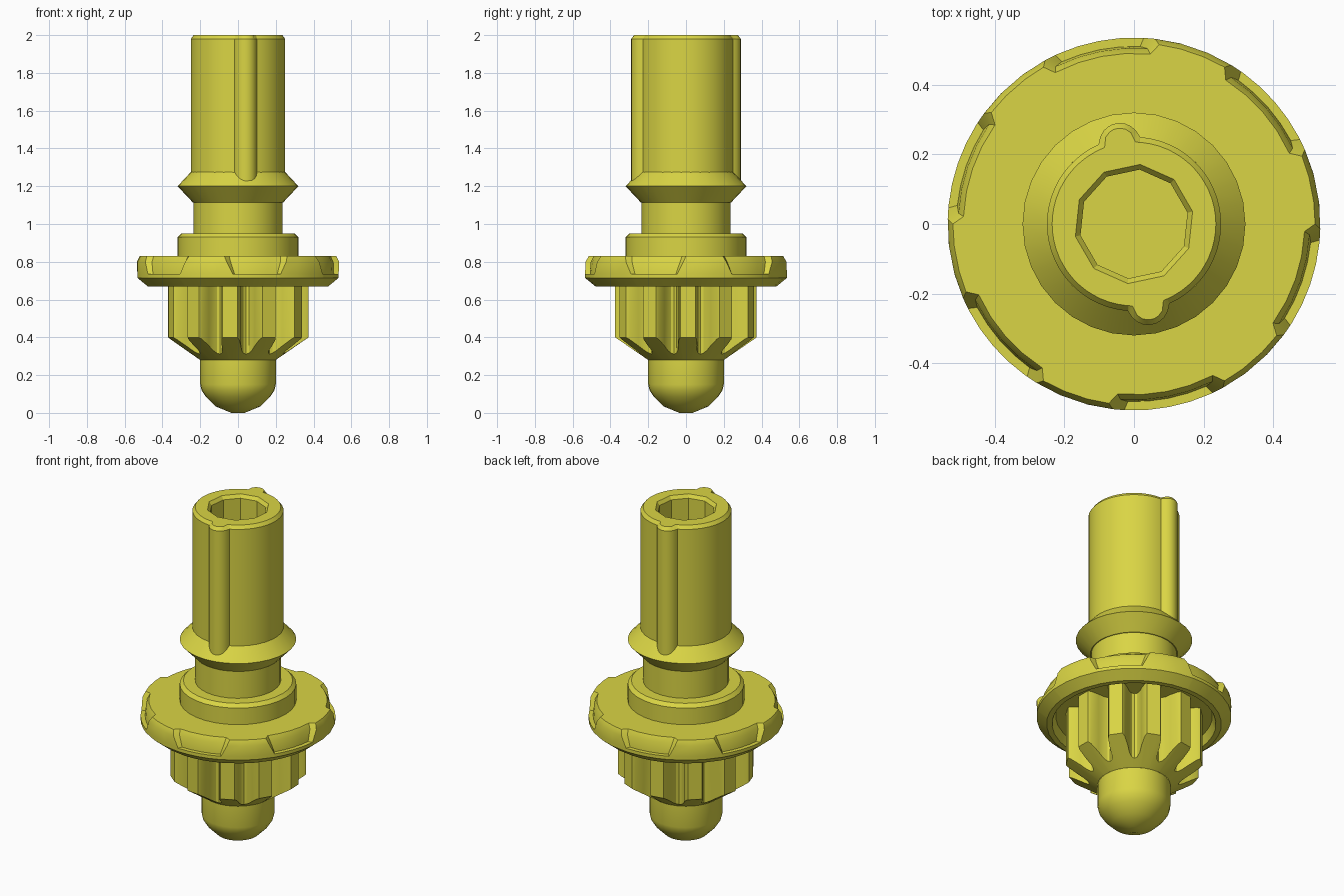
import bpy, bmesh, math
from math import radians, sin, cos, pi, sqrt

if "Cube" in bpy.data.objects:
    bpy.data.objects.remove(bpy.data.objects["Cube"])

mat = bpy.data.materials.new("olive_yellow")
mat.diffuse_color = (0.70, 0.665, 0.058, 1)
mat.use_nodes = True
mat.node_tree.nodes["Principled BSDF"].inputs["Base Color"].default_value = mat.diffuse_color


def skin(name, rows, cap_first=False, cap_last=False):
    """Skin closed rings, listed bottom to top; each ring is (angle_deg, radius, z)."""
    bm = bmesh.new()
    rings = [[bm.verts.new((r * cos(radians(a)), r * sin(radians(a)), z))
              for a, r, z in row] for row in rows]
    n = len(rings[0])
    for lo, hi in zip(rings, rings[1:]):
        for i in range(n):
            j = (i + 1) % n
            bm.faces.new((lo[i], lo[j], hi[j], hi[i]))
    if cap_first:
        bm.faces.new(rings[0][::-1])
    if cap_last:
        bm.faces.new(rings[-1])
    bmesh.ops.remove_doubles(bm, verts=bm.verts, dist=1e-5)
    bmesh.ops.dissolve_degenerate(bm, edges=bm.edges, dist=1e-5)
    me = bpy.data.meshes.new(name)
    bm.to_mesh(me)
    bm.free()
    me.materials.append(mat)
    ob = bpy.data.objects.new(name, me)
    bpy.context.collection.objects.link(ob)
    bpy.ops.object.select_all(action='DESELECT')
    ob.select_set(True)
    bpy.context.view_layer.objects.active = ob
    bpy.ops.object.shade_smooth_by_angle(angle=radians(28))
    return ob


def lathe(name, profile, n=32, **caps):
    return skin(name, [[(360 * i / n, r, z) for i in range(n)] for r, z in profile], **caps)


# Rounded nose below the pinion
lathe("nose", [(0.035, 0.0), (0.12, 0.035), (0.17, 0.085), (0.193, 0.12),
               (0.20, 0.15), (0.20, 0.28)], cap_first=True)

# Pinion: eleven teeth with a conical lead-in underneath
TEETH = 11
half = [(6, 0.375), (7.5, 0.36), (9.5, 0.31), (10.5, 0.275), (13, 0.253)]
tooth = [(-a, r) for a, r in reversed(half)] + half + [(180 / TEETH, 0.246)]
outline = [(-96.6 + 360 * k / TEETH + a, r) for k in range(TEETH) for a, r in tooth]
skin("pinion", [
    [(a, 0.20, 0.28) for a, r in outline],
    [(a, r, 0.28 + (r - 0.20) * 0.12 / 0.175) for a, r in outline],
    [(a, r, 0.72) for a, r in outline]])

# Flange: dished underside, six slanted recesses around the upper rim
# columns: (angle at top, angle at recess floor, is recessed)
cols = [(-19, -14, 0), (-16.5, -13, 1), (-8, -6.5, 1), (0, 0, 1), (8, 6.5, 1),
        (16.5, 13, 1), (19, 14, 0), (26, 25, 0), (34, 35, 0)]
# rows: (land radius, recess radius, z, uses top angle)
rim = [(0.24, 0.24, 0.72, 0), (0.43, 0.43, 0.72, 0), (0.45, 0.45, 0.67, 0),
       (0.48, 0.48, 0.67, 0), (0.535, 0.535, 0.715, 0), (0.535, 0.535, 0.735, 0),
       (0.535, 0.51, 0.735, 0), (0.535, 0.505, 0.80, 0.7), (0.52, 0.49, 0.83, 1),
       (0.31, 0.31, 0.83, 1)]
skin("flange", [[(41 + 60 * k + b + (t - b) * u, r_in if rec else r_out, z)
                 for k in range(6) for t, b, rec in cols]
                for r_out, r_in, z, u in rim])

# Collar, neck and double-cone ring
lathe("collar", [(0.32, 0.83), (0.32, 0.93), (0.30, 0.95), (0.235, 0.95)])
lathe("neck", [(0.235, 0.95), (0.235, 1.115)])
lathe("cone_ring", [(0.235, 1.115), (0.24, 1.115), (0.32, 1.20), (0.25, 1.275)])

# Hollow shaft with two opposite round ribs
RIBS, DIST, RIB_R = (100, 280), 0.2335, 0.06


def off(a, c):
    return (a - c + 180) % 360 - 180


angles = [a for a in range(0, 360, 6) if all(abs(off(a, c)) >= 16 for c in RIBS)]
angles += [c + s * d for c in RIBS for d in (0, 2.5, 5, 8, 11, 13, 14, 14.7)
           for s in ((1, -1) if d else (1,))]
angles.sort()


def outer(a, inset=0.0):
    r = 0.25 - inset
    for c in RIBS:
        d = radians(off(a, c))
        disc = (RIB_R - inset) ** 2 - (DIST * sin(d)) ** 2
        if disc > 0 and cos(d) > 0:
            r = max(r, DIST * cos(d) + sqrt(disc))
    return r


def bore(a, radius, sides=10):
    step = 360 / sides
    return radius * cos(pi / sides) / cos(radians((a - 12) % step - step / 2))


skin("shaft", [
    [(a, outer(a), 1.22) for a in angles],
    [(a, outer(a), 1.98) for a in angles],
    [(a, outer(a, 0.015), 2.0) for a in angles],
    [(a, bore(a, 0.172), 2.0) for a in angles],
    [(a, bore(a, 0.157), 1.98) for a in angles],
    [(a, bore(a, 0.157), 1.25) for a in angles]], cap_last=True)
